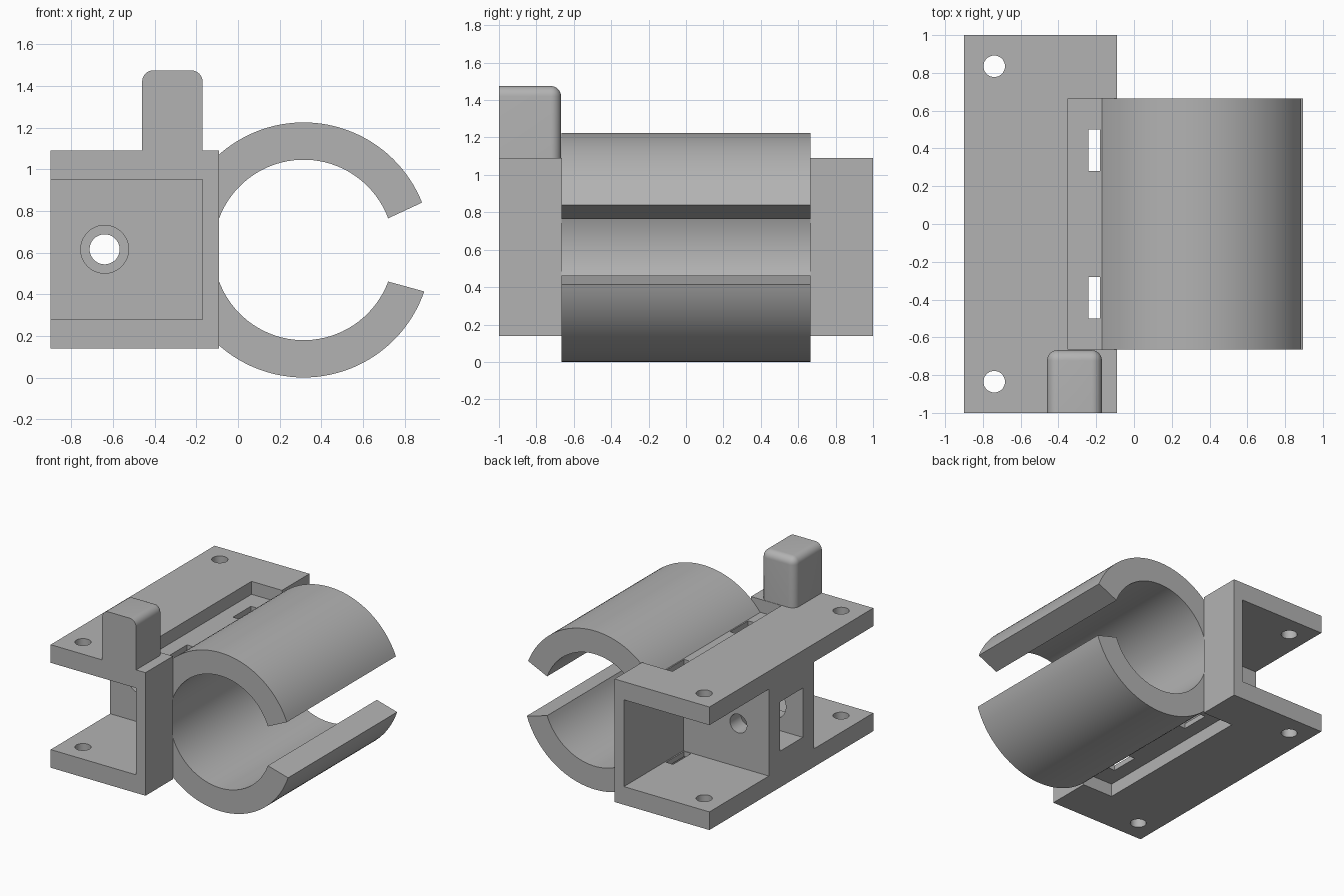
import bpy, bmesh, math
from mathutils import Matrix, Vector

cube = bpy.data.objects.get("Cube")
if cube:
    bpy.data.objects.remove(cube, do_unlink=True)

grey = bpy.data.materials.new("plain_grey")
grey.use_nodes = True
colour = (0.45, 0.45, 0.45, 1)
grey.diffuse_color = colour
grey.node_tree.nodes["Principled BSDF"].inputs["Base Color"].default_value = colour


def add_object(name, bm):
    bmesh.ops.recalc_face_normals(bm, faces=bm.faces)
    mesh = bpy.data.meshes.new(name)
    bm.to_mesh(mesh)
    bm.free()
    mesh.materials.append(grey)
    obj = bpy.data.objects.new(name, mesh)
    bpy.context.collection.objects.link(obj)
    return obj


def box_bm(low, high):
    low, high = Vector(low), Vector(high)
    bm = bmesh.new()
    bmesh.ops.create_cube(bm, size=1, matrix=Matrix.Translation((low + high) / 2)
                          @ Matrix.Diagonal((*(high - low), 1)))
    return bm


def box(name, low, high):
    return add_object(name, box_bm(low, high))


def cylinder(name, centre, radius, length, along_y=False):
    bm = bmesh.new()
    turn = Matrix.Rotation(math.pi / 2, 4, "X") if along_y else Matrix()
    bmesh.ops.create_cone(bm, cap_ends=True, segments=48, radius1=radius, radius2=radius,
                          depth=length, matrix=Matrix.Translation(centre) @ turn)
    return add_object(name, bm)


def extrude_profile(name, points, y0, y1):
    bm = bmesh.new()
    face = bm.faces.new([bm.verts.new((x, y0, z)) for x, z in points])
    side = bmesh.ops.extrude_face_region(bm, geom=[face])
    moved = [v for v in side["geom"] if isinstance(v, bmesh.types.BMVert)]
    bmesh.ops.translate(bm, verts=moved, vec=(0, y1 - y0, 0))
    return add_object(name, bm)


def activate(obj):
    bpy.ops.object.select_all(action="DESELECT")
    obj.select_set(True)
    bpy.context.view_layer.objects.active = obj


def cut(obj, cutter):
    activate(obj)
    mod = obj.modifiers.new("cut", "BOOLEAN")
    mod.operation = "DIFFERENCE"
    mod.solver = "EXACT"
    mod.object = cutter
    bpy.ops.object.modifier_apply(modifier=mod.name)
    bpy.data.objects.remove(cutter, do_unlink=True)


def smooth(obj):
    activate(obj)
    bpy.ops.object.shade_smooth_by_angle(angle=math.radians(30))


BACK, WALL, FACE = -0.9, -0.17, -0.09      # open side, inner and outer wall
LOW, HIGH = 0.14, 1.09
HALF = 0.665                               # half length of the clamp
MID = 0.613

# Channel frame, open toward -x
frame = extrude_profile("channel_frame", [
    (BACK, LOW), (FACE, LOW), (FACE, HIGH), (BACK, HIGH),
    (BACK, 0.95), (WALL, 0.95), (WALL, 0.28), (BACK, 0.28)], -1, 1)

# Seat for the clamp, with shallow recesses above and below
cut(frame, box("seat_cutter", (WALL, -HALF, 0), (0.1, HALF, 1.3)))
for z0, z1 in ((0.99, 1.3), (0, 0.24)):
    cut(frame, box("recess_cutter", (-0.35, -HALF, z0), (0, HALF, z1)))

# Strap slots and screw holes through both plates
for side in (-1, 1):
    y0, y1 = sorted((0.28 * side, 0.5 * side))
    cut(frame, box("slot_cutter", (-0.24, y0, 0), (-0.18, y1, 1.3)))
    cut(frame, cylinder("screw_cutter", (-0.74, 0.835 * side, 0.6), 0.057, 2))
smooth(frame)

# Central rib with a stepped bore and a pocket
rib = box("centre_rib", (BACK, -0.275, 0.28), (WALL, 0.275, 0.95))
cut(rib, cylinder("bore_cutter", (-0.64, 0, MID + 0.003), 0.072, 1, True))
cut(rib, cylinder("wide_bore_cutter", (-0.64, -0.25, MID + 0.003), 0.115, 0.3, True))
cut(rib, box("pocket_cutter", (-1, -0.14, 0.42), (-0.45, 0.14, 0.80)))
smooth(rib)


# Split clamp ring, flattened where it meets the frame
def arc(radius, start, end, steps):
    angles = (math.radians(start + (end - start) * i / steps) for i in range(steps + 1))
    return [(0.315 + radius * math.cos(a), MID + radius * math.sin(a)) for a in angles]


OUTER, INNER = 0.612, 0.433
meet = math.degrees(math.acos((WALL - 0.315) / OUTER))
ring = extrude_profile("clamp_ring",
                       arc(OUTER, 21.8, meet, 40) + arc(OUTER, 360 - meet, 341, 40)
                       + arc(INNER, 339.5, 20.5, 80), -HALF, HALF)
smooth(ring)

# Upright tab, rounded on all free edges except around the front face
bm = box_bm((-0.46, -1, 0.97), (WALL, -0.668, 1.475))
rounded = [e for e in bm.edges
           if all(v.co.z > 1.4 for v in e.verts) and any(v.co.y > -0.9 for v in e.verts)
           or all(v.co.y > -0.9 for v in e.verts) and abs(e.verts[0].co.z - e.verts[1].co.z) > 0.1]
bmesh.ops.bevel(bm, geom=rounded, offset=0.055, segments=8, profile=0.5, affect="EDGES")
tab = add_object("upright_tab", bm)
smooth(tab)
